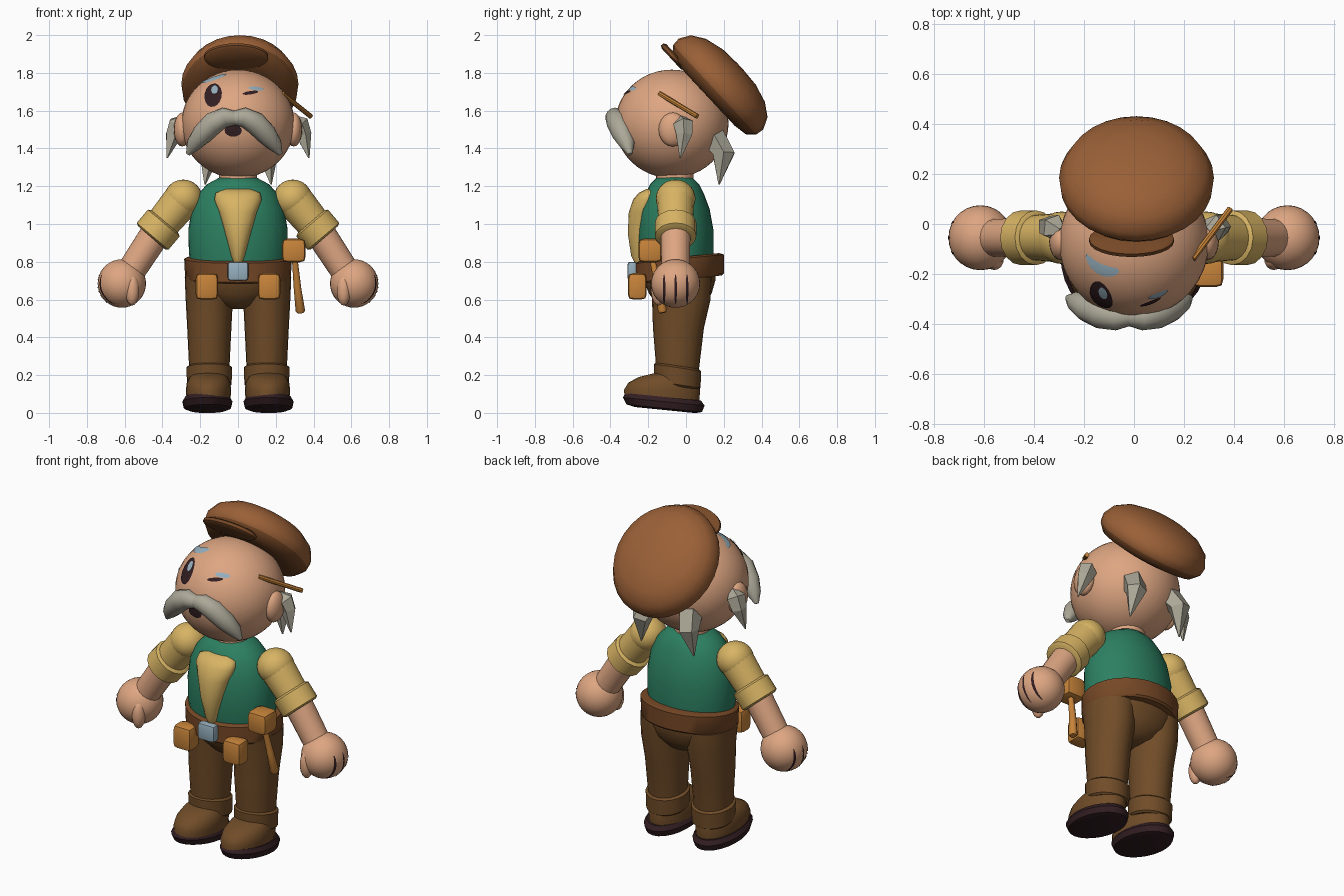
import bpy, bmesh, math
from mathutils import Vector, Matrix

if "Cube" in bpy.data.objects:
    bpy.data.objects.remove(bpy.data.objects["Cube"])

def srgb(r, g, b):
    f = lambda c: c / 12.92 if c <= 0.04045 else ((c + 0.055) / 1.055) ** 2.4
    return (f(r / 255), f(g / 255), f(b / 255), 1)

COLOURS = {"skin": (222, 166, 130), "green": (44, 128, 98), "yellow": (216, 180, 100),
           "hat_brown": (154, 96, 55), "trouser_brown": (112, 76, 40), "belt_brown": (118, 72, 38),
           "orange": (200, 132, 58), "grey": (172, 168, 152), "dark": (50, 30, 34),
           "pale_blue": (150, 176, 190)}
MATS = {}
for key, col in COLOURS.items():
    MATS[key] = bpy.data.materials.new(key)
    MATS[key].diffuse_color = srgb(*col)

def finish(name, bm, mat, angle=40, recalc=True):
    if recalc:
        bmesh.ops.recalc_face_normals(bm, faces=bm.faces)
    me = bpy.data.meshes.new(name)
    bm.to_mesh(me)
    bm.free()
    ob = bpy.data.objects.new(name, me)
    bpy.context.collection.objects.link(ob)
    me.materials.append(MATS[mat])
    if angle:
        bpy.ops.object.select_all(action='DESELECT')
        bpy.context.view_layer.objects.active = ob
        ob.select_set(True)
        bpy.ops.object.shade_smooth_by_angle(angle=math.radians(angle))
    return ob

def skin(name, rings, mat, angle=40):
    """Join equal rings of points into a capped body."""
    bm = bmesh.new()
    vs = [[bm.verts.new(p) for p in r] for r in rings]
    n = len(vs[0])
    for a, b in zip(vs, vs[1:]):
        for i in range(n):
            j = (i + 1) % n
            bm.faces.new((a[i], a[j], b[j], b[i]))
    bm.faces.new(vs[0])
    bm.faces.new(vs[-1])
    return finish(name, bm, mat, angle)

def loft(name, rows, mat, cx=0, tilt=0, n=24, angle=40):
    """rows: (z, centre y, half width, half depth); tilt raises the front."""
    rings = []
    for z, cy, rx, ry in rows:
        ring = []
        for i in range(n):
            a = 2 * math.pi * i / n
            y = ry * math.sin(a)
            ring.append(Vector((cx + rx * math.cos(a), cy + y, z - tilt * y)))
        rings.append(ring)
    return skin(name, rings, mat, angle)

def tube(name, pts, radii, mat, n=16, angle=40, flat=1.0):
    pts = [Vector(p) for p in pts]
    rings = []
    for i, (p, r) in enumerate(zip(pts, radii)):
        t = (pts[min(i + 1, len(pts) - 1)] - pts[max(i - 1, 0)]).normalized()
        u = t.cross(Vector((0, 1, 0))).normalized()
        v = u.cross(t)
        rings.append([p + u * r * math.cos(2 * math.pi * k / n) +
                      v * r * flat * math.sin(2 * math.pi * k / n) for k in range(n)])
    return skin(name, rings, mat, angle)

def ball(name, c, r, mat, seg=24, rot=None):
    bm = bmesh.new()
    bmesh.ops.create_uvsphere(bm, u_segments=seg, v_segments=seg * 2 // 3, radius=1)
    m = Matrix.Translation(c) @ (rot or Matrix()) @ Matrix.Diagonal((*r, 1))
    bmesh.ops.transform(bm, matrix=m, verts=bm.verts)
    return finish(name, bm, mat)

def box(name, c, size, mat, bevel):
    bm = bmesh.new()
    bmesh.ops.create_cube(bm, size=1)
    bmesh.ops.transform(bm, matrix=Matrix.Translation(c) @ Matrix.Diagonal((*size, 1)), verts=bm.verts)
    bmesh.ops.bevel(bm, geom=bm.edges[:], offset=bevel, segments=2, affect='EDGES', profile=0.6)
    return finish(name, bm, mat, 35)

def patch(name, c, r, axis, sign, centre, semi, rot, mat, lift=1.012):
    """Thin ellipse painted on an ellipsoid, seen along the given axis."""
    o = [k for k in range(3) if k != axis]
    bm = bmesh.new()
    def pt(f, a):
        x, y = f * semi[0] * math.cos(a), f * semi[1] * math.sin(a)
        q = [0, 0, 0]
        q[o[0]] = (centre[0] + x * math.cos(rot) - y * math.sin(rot) - c[o[0]]) / r[o[0]]
        q[o[1]] = (centre[1] + x * math.sin(rot) + y * math.cos(rot) - c[o[1]]) / r[o[1]]
        q[axis] = sign * math.sqrt(max(0, 1 - q[o[0]] ** 2 - q[o[1]] ** 2))
        return bm.verts.new([c[k] + r[k] * q[k] * lift for k in range(3)])
    n = 16
    mid = pt(0, 0)
    rings = [[pt(f / 4, 2 * math.pi * i / n) for i in range(n)] for f in range(1, 5)]
    for i in range(n):
        j = (i + 1) % n
        bm.faces.new((mid, rings[0][i], rings[0][j]))
        for a, b in zip(rings, rings[1:]):
            bm.faces.new((a[i], b[i], b[j], a[j]))
    bm.normal_update()
    for f in bm.faces:
        if f.normal[axis] * sign < 0:
            f.normal_flip()
    return finish(name, bm, mat, 60, recalc=False)

# Head and face
HC, HR = (0, -0.075, 1.53), (0.3, 0.3, 0.287)
ball("head", HC, HR, "skin", 36)
def face(name, *args, **kw):
    patch(name, HC, HR, 1, -1, *args, **kw)
face("open_eye", (-0.13, 1.68), (0.045, 0.062), -0.2, "dark")
face("eye_glint", (-0.122, 1.708), (0.017, 0.022), -0.2, "pale_blue", lift=1.02)
face("winking_eye", (0.065, 1.693), (0.042, 0.009), 0.15, "dark")
face("wink_brow", (0.095, 1.715), (0.04, 0.01), -0.1, "pale_blue")
face("raised_brow", (-0.125, 1.768), (0.07, 0.009), 0.33, "pale_blue")
face("mouth", (-0.025, 1.495), (0.045, 0.032), 0, "dark")
tube("neck", [(0, -0.06, 1.18), (0, -0.06, 1.32)], [0.1, 0.1], "skin", 20)

# Moustache, ears and hair tufts
for s, side in ((-1, "left"), (1, "right")):
    X = lambda *p: (s * p[0], p[1], p[2])
    tube(side + "_moustache", [(-0.02 + s * x, y, z) for x, y, z in
         ((-0.015, -0.37, 1.56), (0.05, -0.375, 1.565), (0.11, -0.36, 1.535), (0.17, -0.335, 1.475),
          (0.215, -0.31, 1.42), (0.245, -0.295, 1.37))],
         [0.035, 0.052, 0.06, 0.055, 0.04, 0.012], "grey", 14, 50)
    ball(side + "_ear", X(0.295, -0.07, 1.5), (0.045, 0.075, 0.09), "skin", 16)
    tube(side + "_ear_tuft", [X(0.29, -0.03, 1.56), X(0.32, -0.015, 1.53), X(0.345, -0.01, 1.47),
                              X(0.375, -0.03, 1.35)], [0.02, 0.055, 0.045, 0.004], "grey", 5, 0)
    tube(side + "_nape_tuft", [X(0.12, 0.1, 1.46), X(0.13, 0.15, 1.445), X(0.155, 0.2, 1.37),
                               X(0.175, 0.175, 1.21)], [0.03, 0.07, 0.06, 0.004], "grey", 5, 0)

# Tilted flat cap with darker underside and small peak
lean = Matrix.Rotation(math.radians(-47), 4, 'X')
prof = [(0.02, 0.118), (0.12, 0.112), (0.215, 0.085), (0.28, 0.04), (0.31, -0.02), (0.305, -0.065),
        (0.27, -0.105), (0.2, -0.118), (0.02, -0.11)]
cap = loft("cap", [(h, 0, r, r * 1.06) for r, h in prof], "hat_brown", n=28, angle=50)
cap.data.materials.append(MATS["belt_brown"])
for p in cap.data.polygons:
    p.material_index = int(p.normal.z < -0.4)
cap.data.transform(Matrix.Translation((0.01, 0.2, 1.755)) @ lean)
peak = loft("cap_peak", [(-0.017, 0, 0.155, 0.075), (-0.008, 0, 0.17, 0.09), (0.008, 0, 0.17, 0.09),
                         (0.017, 0, 0.155, 0.075)], "belt_brown")
peak.data.transform(Matrix.Translation((-0.01, -0.065, 1.885)) @ lean)

# Pencil behind the ear
tube("pencil", [(0.235, -0.14, 1.69), (0.385, 0.06, 1.57)], [0.013, 0.013], "orange", 8)

# Vest and shirt front
loft("vest", [(0.76, -0.05, 0.25, 0.19), (0.85, -0.055, 0.26, 0.2), (0.97, -0.055, 0.263, 0.2),
              (1.08, -0.06, 0.245, 0.185), (1.16, -0.06, 0.21, 0.155), (1.21, -0.06, 0.165, 0.13),
              (1.245, -0.06, 0.1, 0.095), (1.25, -0.06, 0.04, 0.04)], "green", n=32)
loft("shirt_front", [(0.79, -0.24, 0.02, 0.03), (0.83, -0.24, 0.037, 0.05), (0.95, -0.235, 0.07, 0.073),
                     (1.06, -0.225, 0.1, 0.078), (1.13, -0.21, 0.125, 0.07), (1.165, -0.195, 0.118, 0.055),
                     (1.185, -0.18, 0.07, 0.03)], "yellow", n=16, angle=50)

# Trousers seat, belt, buckle and pouches
loft("trouser_seat", [(0.8, -0.04, 0.27, 0.2), (0.7, -0.035, 0.27, 0.19), (0.63, -0.03, 0.23, 0.165),
                      (0.57, -0.03, 0.12, 0.12), (0.55, -0.03, 0.04, 0.06)], "trouser_brown")
loft("belt", [(0.705, -0.035, 0.272, 0.225), (0.715, -0.035, 0.28, 0.235), (0.815, -0.035, 0.285, 0.235),
              (0.825, -0.035, 0.262, 0.21)], "belt_brown", tilt=-0.1, n=28)
box("buckle", (0, -0.285, 0.75), (0.11, 0.05, 0.1), "pale_blue", 0.018)
for s, side in ((-1, "left"), (1, "right")):
    box(side + "_pouch", (s * 0.165, -0.258, 0.67), (0.12, 0.1, 0.14), "orange", 0.03)
box("hip_pouch", (0.295, -0.19, 0.86), (0.125, 0.125, 0.125), "orange", 0.03)
tube("tool_handle", [(0.3, -0.18, 0.82), (0.315, -0.145, 0.66), (0.33, -0.125, 0.54), (0.331, -0.123, 0.53)],
     [0.015, 0.02, 0.025, 0.018], "orange", 10)

# Arms and legs
for s, side in ((-1, "left"), (1, "right")):
    X = lambda *p: (s * p[0], p[1], p[2])
    ball(side + "_shoulder", X(0.29, -0.055, 1.135), (0.102, 0.105, 0.1), "yellow")
    tube(side + "_sleeve", [X(0.29, -0.055, 1.135), X(0.43, -0.055, 0.965)], [0.1, 0.088], "yellow", 20)
    tube(side + "_sleeve_cuff", [X(0.387, -0.055, 1.012), X(0.393, -0.055, 1.005), X(0.452, -0.055, 0.935),
                                 X(0.458, -0.055, 0.928)], [0.095, 0.11, 0.11, 0.095], "yellow", 16, 35)
    tube(side + "_forearm", [X(0.43, -0.055, 0.96), X(0.58, -0.055, 0.73)], [0.08, 0.075], "skin", 18)
    hc, hr = X(0.615, -0.055, 0.685), (0.128, 0.13, 0.128)
    ball(side + "_hand", hc, hr, "skin", 28)
    ball(side + "_thumb", X(0.56, -0.145, 0.65), (0.038, 0.04, 0.082), "skin", 14)
    for k in (-1, 0, 1):
        patch(f"{side}_finger_line_{k + 2}", hc, hr, 0, s, (-0.055 + k * 0.06, 0.655),
              (0.007, 0.078), 0, "dark", lift=1.015)
    loft(side + "_leg", [(0.72, -0.03, 0.13, 0.165), (0.6, -0.025, 0.125, 0.155), (0.45, -0.04, 0.117, 0.135),
                         (0.2, -0.045, 0.105, 0.11)], "trouser_brown", cx=s * 0.152)
    loft(side + "_trouser_cuff", [(0.14, -0.045, 0.108, 0.11), (0.15, -0.045, 0.118, 0.122),
                                  (0.24, -0.045, 0.121, 0.125), (0.25, -0.045, 0.108, 0.112)],
         "trouser_brown", cx=s * 0.152, tilt=0.15)
    loft(side + "_boot", [(0.06, -0.125, 0.115, 0.195), (0.12, -0.127, 0.12, 0.202), (0.16, -0.12, 0.115, 0.185),
                          (0.19, -0.1, 0.1, 0.15), (0.21, -0.07, 0.08, 0.1)], "trouser_brown", cx=s * 0.156)
    loft(side + "_sole", [(0.015, -0.11, 0.1, 0.16), (0.025, -0.115, 0.125, 0.2), (0.06, -0.118, 0.133, 0.216),
                          (0.085, -0.12, 0.118, 0.2)], "dark", cx=s * 0.162, tilt=0.1)

for m in bpy.data.materials:
    if m.users and not m.is_grease_pencil:
        m.use_nodes = True
        m.node_tree.nodes["Principled BSDF"].inputs["Base Color"].default_value = m.diffuse_color
